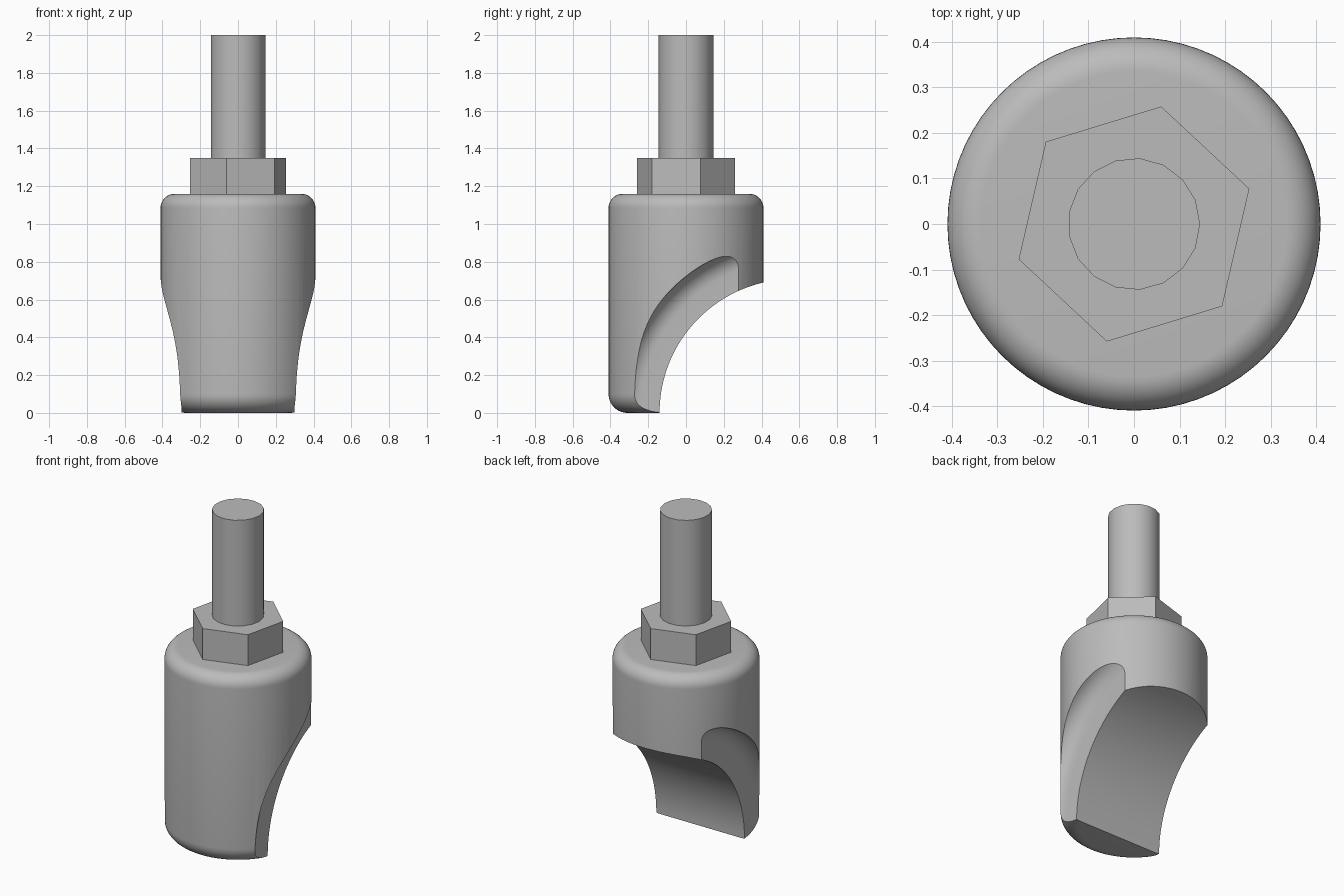
import bpy, bmesh
from math import sin, cos, pi, radians
from mathutils import Matrix, Vector

cube = bpy.data.objects.get("Cube")
if cube:
    bpy.data.objects.remove(cube, do_unlink=True)

grey = bpy.data.materials.new("plain grey")
grey.use_nodes = True
colour = (0.5, 0.5, 0.5, 1)
grey.diffuse_color = colour
grey.node_tree.nodes["Principled BSDF"].inputs["Base Color"].default_value = colour


def arc(cx, cz, radius, start, end, steps=10):
    """Points of an arc in the (radius, height) plane, angles in degrees."""
    angles = [radians(start + (end - start) * i / steps) for i in range(steps + 1)]
    return [(cx + radius * cos(a), cz + radius * sin(a)) for a in angles]


def lathe(name, profile, sides, turn=0.0, matrix=Matrix()):
    """Revolve a profile that starts and ends on the z axis."""
    bm = bmesh.new()
    rings = []
    for r, z in profile:
        if r == 0:
            rings.append(None)
            continue
        rings.append([bm.verts.new((r * cos(turn + 2 * pi * i / sides),
                                    r * sin(turn + 2 * pi * i / sides), z))
                      for i in range(sides)])
    rings = [ring for ring in rings if ring]
    for low, high in zip(rings, rings[1:]):
        for i in range(sides):
            j = (i + 1) % sides
            bm.faces.new((low[i], low[j], high[j], high[i]))
    bm.faces.new(rings[0][::-1])
    bm.faces.new(rings[-1])
    bmesh.ops.recalc_face_normals(bm, faces=bm.faces)
    bm.transform(matrix)
    mesh = bpy.data.meshes.new(name)
    bm.to_mesh(mesh)
    bm.free()
    mesh.materials.append(grey)
    obj = bpy.data.objects.new(name, mesh)
    bpy.context.collection.objects.link(obj)
    return obj


def smooth(obj):
    bpy.ops.object.select_all(action="DESELECT")
    obj.select_set(True)
    bpy.context.view_layer.objects.active = obj
    bpy.ops.object.shade_smooth_by_angle(angle=radians(30))


# Rounded cylindrical body
R, TOP = 0.41, 1.16
body = lathe("body",
             [(0, 0)] + arc(R - 0.1, 0.1, 0.1, -90, 0)
             + arc(R - 0.075, TOP - 0.075, 0.075, 0, 90) + [(0, TOP)], 72)

# Cutter: concave scoop with a wider, filleted recess on both flanks
flank = [(0.92, 0.6)] + arc(0.81, 0.41, 0.11, 0, -90) + [(0.708, 0.30)]
profile = [(r, -z) for r, z in flank] + flank[::-1]
across = Matrix.Translation(Vector((0, 0.568, 0))) @ Matrix.Rotation(pi / 2, 4, "Y")
cutter = lathe("scoop_cutter", profile, 160, matrix=across)
cutter.hide_render = True

cut = body.modifiers.new("scoop", "BOOLEAN")
cut.operation = "DIFFERENCE"
cut.solver = "EXACT"
cut.object = cutter
bpy.context.view_layer.objects.active = body
bpy.ops.object.modifier_apply(modifier=cut.name)
bpy.data.objects.remove(cutter, do_unlink=True)
smooth(body)

# Hexagonal nut and round stem
lathe("hex_nut", [(0.265, TOP), (0.265, 1.35)], 6, radians(17))
stem = lathe("stem", [(0.145, 1.35), (0.145, 2.0)], 17)
smooth(stem)
